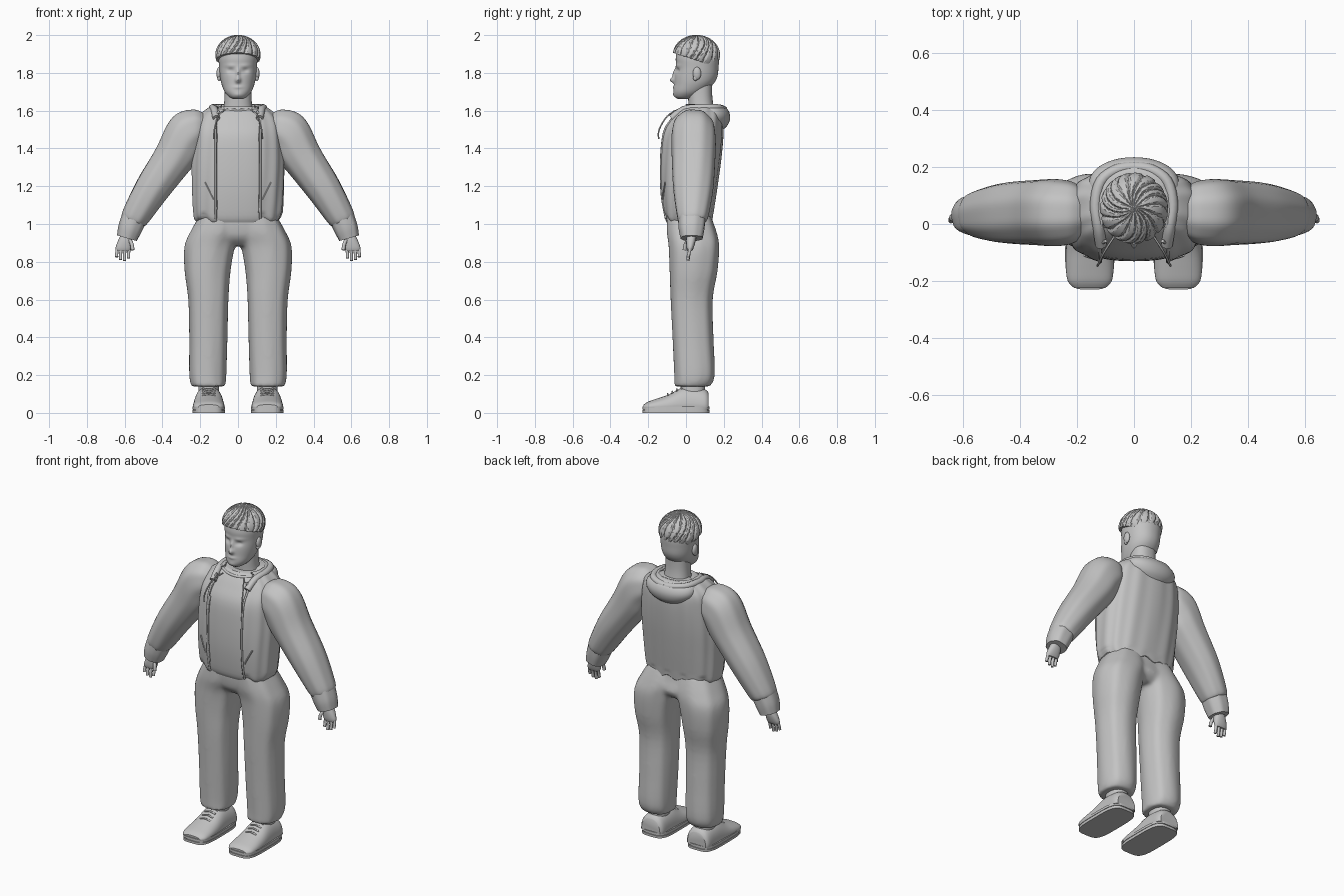
import bpy, bmesh, math
from mathutils import Vector

cube = bpy.data.objects.get("Cube")
if cube:
    bpy.data.objects.remove(cube, do_unlink=True)

grey = bpy.data.materials.new("plain_grey")
grey.use_nodes = True
grey.diffuse_color = (0.55, 0.55, 0.55, 1)
grey.node_tree.nodes["Principled BSDF"].inputs["Base Color"].default_value = grey.diffuse_color
Y, Z = Vector((0, 1, 0)), Vector((0, 0, 1))


def smooth_rings(rings, steps):
    """Catmull-Rom interpolation between rings."""
    out = []
    for i in range(len(rings) - 1):
        a, b, c, d = rings[max(i - 1, 0)], rings[i], rings[i + 1], rings[min(i + 2, len(rings) - 1)]
        for k in range(steps):
            t = k / steps
            out.append([q + t * (r - p) / 2 + t * t * (2 * p - 5 * q + 4 * r - s) / 2
                        + t ** 3 * (3 * q - p - 3 * r + s) / 2 for p, q, r, s in zip(a, b, c, d)])
    return out + [list(rings[-1])]


def loft(bm, rings, n=40, steps=4, power=2.3, v=Y, ripple=(0, 0), caps=True, warp=None):
    """Skin rounded sections given as x, y, z, half width, half depth and optional tilt."""
    loops = []
    for ring in smooth_rings(rings, steps):
        x, y, z, ru, rv = ring[:5]
        tilt = ring[5] if len(ring) > 5 else 0
        u = Vector((math.cos(tilt), 0, math.sin(tilt)))
        loop = []
        for i in range(n):
            t = math.tau * i / n
            c, s = math.cos(t), math.sin(t)
            k = 1 + ripple[1] * math.sin(ripple[0] * t + 2 * math.sin(3 * z))
            co = Vector((x, y, z)) + u * (k * ru * math.copysign(abs(c) ** (2 / power), c)) \
                + v * (k * rv * math.copysign(abs(s) ** (2 / power), s))
            loop.append(bm.verts.new(warp(co) if warp else co))
        loops.append(loop)
    for a, b in zip(loops, loops[1:]):
        for i in range(n):
            j = (i + 1) % n
            bm.faces.new((a[i], a[j], b[j], b[i]))
    if caps:
        bm.faces.new(loops[0])
        bm.faces.new(loops[-1])


def finish(bm, name, pair=False, angle=40):
    """Turn a bmesh into an object, or into a left and right pair."""
    made = []
    for side, sign in ((("left_", 1), ("right_", -1)) if pair else (("", 1),)):
        part = bm.copy()
        for vert in part.verts:
            vert.co.x *= sign
        bmesh.ops.recalc_face_normals(part, faces=part.faces)
        mesh = bpy.data.meshes.new(side + name)
        part.to_mesh(mesh)
        part.free()
        mesh.shade_smooth()
        mesh.set_sharp_from_angle(angle=math.radians(angle))
        mesh.materials.append(grey)
        ob = bpy.data.objects.new(side + name, mesh)
        bpy.context.collection.objects.link(ob)
        made.append(ob)
    bm.free()
    return made[0]


def ball(bm, centre, radii):
    for vert in bmesh.ops.create_uvsphere(bm, u_segments=20, v_segments=12, radius=1)["verts"]:
        vert.co = Vector(centre) + Vector(a * b for a, b in zip(vert.co, radii))


def tube(name, points, radius, pair=True):
    """Round cord through points, made on both sides if paired."""
    for side, sign in ((("left_", 1), ("right_", -1)) if pair else (("", 1),)):
        curve = bpy.data.curves.new(side + name, "CURVE")
        curve.dimensions = "3D"
        curve.bevel_depth, curve.bevel_resolution, curve.use_fill_caps = radius, 2, True
        line = curve.splines.new("POLY")
        path = smooth_rings(points, 4)
        line.points.add(len(path) - 1)
        for point, (x, y, z) in zip(line.points, path):
            point.co = (sign * x, y, z, 1)
        line.use_smooth = True
        curve.materials.append(grey)
        bpy.context.collection.objects.link(bpy.data.objects.new(side + name, curve))


# Jacket, open at the front, and the shirt under it
torso = [(0, .015, 1.02, .22, .125), (0, .01, 1.06, .235, .135), (0, .013, 1.2, .243, .153),
         (0, .023, 1.35, .245, .163), (0, .035, 1.48, .235, .162), (0, .055, 1.56, .215, .14),
         (0, .065, 1.61, .165, .115), (0, .07, 1.635, .11, .095)]


def front_y(x, z):
    """Depth of the jacket front at a point."""
    ring = min(smooth_rings(torso, 12), key=lambda r: abs(r[2] - z))
    return ring[1] - ring[4] * max(0, 1 - (abs(x) / ring[3]) ** 2.5) ** .4


def wavy_hem(co):
    if co.z < 1.05:
        co.z += .01 * math.sin(60 * co.x)
    return co


bm = bmesh.new()
loft(bm, torso, n=128, steps=6, power=2.5, ripple=(14, .012), caps=False, warp=wavy_hem)
opening = [f for f in bm.faces if abs(f.calc_center_median().x) < .115
           and f.calc_center_median().y < 0]
bmesh.ops.delete(bm, geom=opening, context="FACES")
jacket = finish(bm, "jacket")
shell = jacket.modifiers.new("cloth", "SOLIDIFY")
shell.thickness, shell.offset = .012, -1

bm = bmesh.new()
loft(bm, [(x, y, z - .012, w * .94, d * .93) for x, y, z, w, d in torso], n=64, power=2.5)
finish(bm, "shirt")

edge = [(.118, front_y(.118, z) - .002, z) for z in (1.03, 1.15, 1.3, 1.42, 1.5, 1.56)]
tube("jacket_zip", edge + [(.1, -.06, 1.6)], .006)
tube("drawstring", [(.07, -.045, 1.605), (.105, -.1, 1.57), (.125, -.142, 1.5), (.128, -.145, 1.45)], .004)
tube("pocket_slit", [(x, front_y(x, z) - .001, z) for x, z in ((.175, 1.22), (.155, 1.18), (.13, 1.13))], .004)
tube("shirt_collar", [(x, -.035 + 3 * x * x, 1.602 + x * x) for x in (-.1, -.05, 0, .05, .1)], .008, False)

# Hood lying on the back, with its rolled rim
bm = bmesh.new()
loft(bm, [(0, .135, 1.49, .06, .05), (0, .14, 1.525, .125, .082), (0, .14, 1.57, .157, .094),
          (0, .13, 1.61, .148, .088), (0, .12, 1.632, .1, .06)], power=2.1)
finish(bm, "hood")
tube("hood_rim", [(.115, -.075, 1.56), (.125, -.01, 1.605), (.135, .07, 1.615),
                  (.115, .15, 1.615), (.06, .19, 1.61), (0, .2, 1.605)], .02)

# Sleeves and cuffs
bm = bmesh.new()
loft(bm, [(.18, .04, 1.5, .085, .085, 1.6), (.22, .04, 1.495, .113, .108, 1.4),
          (.28, .04, 1.455, .13, .117, 1.05), (.345, .04, 1.345, .107, .114, .64),
          (.455, .038, 1.185, .092, .105, .56), (.542, .035, 1.04, .074, .082, .45),
          (.556, .033, 1.012, .062, .066, .4)], n=56, steps=6, power=2.2, ripple=(9, .012))
finish(bm, "sleeve", True)
bm = bmesh.new()
loft(bm, [(.55, .032, 1.03, .067, .072, .38), (.572, .03, .975, .063, .068, .32),
          (.588, .03, .925, .054, .058, .28)], ripple=(7, .02))
finish(bm, "cuff", True)

# Hands
bm = bmesh.new()
loft(bm, [(.59, .03, .95, .026, .026), (.598, .026, .91, .038, .025),
          (.606, .022, .875, .042, .019), (.608, .02, .857, .036, .012)], n=24)
finish(bm, "palm", True)
for i, finger in enumerate(("index", "middle", "ring", "little")):
    x = .576 + .021 * i
    tip = (.818, .805, .81, .825)[i]
    tube(finger + "_finger", [(x, .022, .875), (x + .003, .016, .845), (x + .003, .01, tip)], .0085)
tube("thumb", [(.575, .015, .92), (.562, -.002, .892), (.558, -.008, .862)], .01)

# Trousers: hips and two legs blended together
bm = bmesh.new()
loft(bm, [(0, .04, .885, .09, .08), (0, .035, .93, .2, .12),
          (0, .02, 1.0, .215, .118), (0, .015, 1.06, .195, .112)])
leg = [(.157, .032, .14, .088, .093), (.16, .045, .2, .097, .106), (.157, .037, .4, .1, .107),
       (.157, .03, .6, .105, .11), (.161, .04, .75, .12, .125), (.15, .042, .88, .132, .132),
       (.118, .03, .96, .132, .13), (.1, .015, 1.05, .1, .113)]
for sign in (1, -1):
    loft(bm, [(sign * r[0],) + r[1:] for r in leg], n=56, power=2.4, ripple=(8, .015))
trousers = finish(bm, "trousers", angle=180)
blend = trousers.modifiers.new("blend", "REMESH")
blend.mode, blend.voxel_size, blend.use_smooth_shade = "VOXEL", .011, True
relax = trousers.modifiers.new("relax", "SMOOTH")
relax.factor, relax.iterations = .5, 6

# Shoes: ankle, upper, sole and laces
bm = bmesh.new()
loft(bm, [(.155, .035, .09, .055, .065), (.155, .035, .22, .055, .065)], n=24)
finish(bm, "ankle", True)


def flat_base(co):
    co.z = max(co.z, .028)
    return co


bm = bmesh.new()
loft(bm, [(.155, -.224, .03, .055, .014), (.155, -.2, .03, .077, .03), (.155, -.15, .03, .084, .047),
          (.155, -.09, .03, .083, .068), (.155, -.02, .03, .079, .104), (.155, .04, .03, .077, .108),
          (.155, .1, .03, .075, .095), (.155, .12, .03, .062, .075)], v=Z, warp=flat_base)
finish(bm, "shoe_upper", True)
bm = bmesh.new()
for low, high, grow in ((0, .014, 1), (.014, .019, .97), (.019, .033, 1)):
    loft(bm, [(.155, -.053, z, .087 * grow, .177 * grow) for z in (low, high)], n=48, steps=1, power=4)
finish(bm, "shoe_sole", True)
for i in range(4):
    y, z = -.095 + .024 * i, .098 + .0125 * i
    tube("lace_%d" % (i + 1), [(.12, y, z - .008), (.155, y - .002, z + .002), (.19, y, z - .008)], .005)

# Head with sculpted face: bumps as x, z, width, height, push
bumps = [(0, 1.762, .013, .015, .024), (0, 1.8, .01, .025, .013), (.04, 1.838, .03, .009, .005),
         (.038, 1.812, .018, .011, -.011), (0, 1.724, .024, .007, .006), (0, 1.684, .022, .012, .004)]


def face(co):
    if co.y < .03:
        for x, z, w, h, push in bumps:
            co.y -= push * math.exp(-((abs(co.x) - x) / w) ** 2 - ((co.z - z) / h) ** 2)
    return co


bm = bmesh.new()
loft(bm, [(0, -.01, 1.663, .03, .035), (0, 0, 1.675, .05, .06), (0, .017, 1.7, .071, .083),
          (0, .041, 1.74, .087, .103), (0, .053, 1.78, .095, .113), (0, .06, 1.83, .1, .112),
          (0, .06, 1.88, .102, .114), (0, .06, 1.93, .09, .1), (0, .06, 1.97, .05, .06)],
     n=112, steps=7, power=2.15, warp=face)
finish(bm, "head", angle=60)
bm = bmesh.new()
loft(bm, [(0, .085, 1.57, .09, .075), (0, .08, 1.62, .076, .067), (0, .075, 1.68, .071, .064),
          (0, .075, 1.75, .07, .064)])
finish(bm, "neck")
bm = bmesh.new()
ball(bm, (.101, .058, 1.797), (.013, .022, .034))
ball(bm, (.1, .05, 1.772), (.01, .012, .014))
finish(bm, "ear", True)

# Hair cap with grooves swirling out from the crown
bm = bmesh.new()
bmesh.ops.create_uvsphere(bm, u_segments=160, v_segments=56, radius=1)
for vert in bm.verts:
    turn = math.atan2(vert.co.y, vert.co.x)
    drop = math.acos(max(-1, min(1, vert.co.z)))
    wave = math.sin(18 * turn + 7 * drop + 1.5 * math.sin(3 * turn + 4 * drop))
    size = 1 - .07 * max(0, wave) ** 2 * min(1, 2 * drop)
    vert.co = Vector((0, .055, 1.895)) + Vector((.12 * vert.co.x, .125 * vert.co.y, .106 * vert.co.z)) * size
    vert.co.z = max(vert.co.z, 1.866 - .33 * (vert.co.y - .055))
finish(bm, "hair", angle=28)
